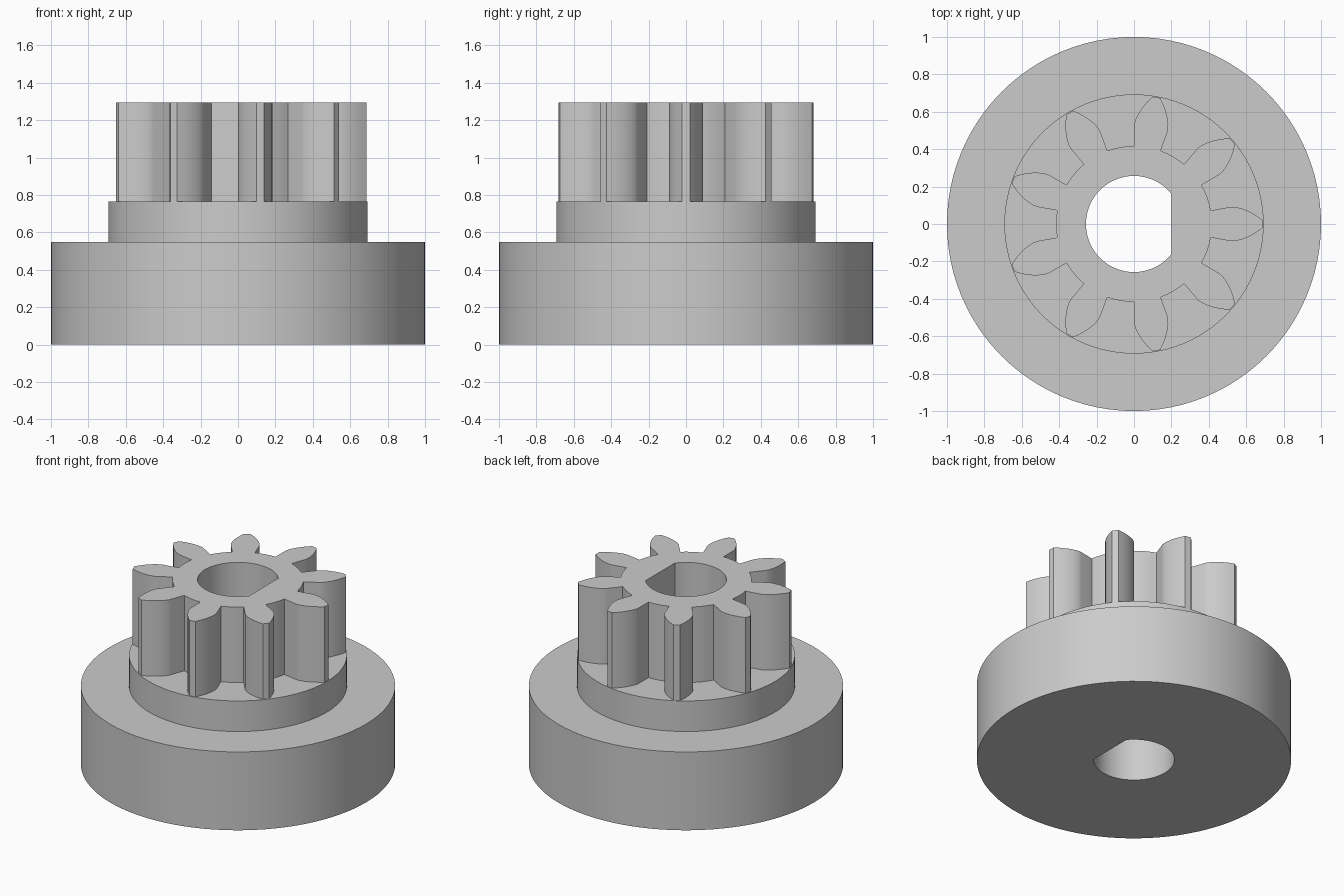
import bpy, bmesh
from math import sin, cos, tan, acos, pi, radians, sqrt

cube = bpy.data.objects.get("Cube")
if cube:
    bpy.data.objects.remove(cube, do_unlink=True)

SEGMENTS = 96
FLANGE_TOP, COLLAR_TOP, PINION_TOP = 0.55, 0.765, 1.295
FLANGE_R, COLLAR_R = 1.0, 0.693
BORE_R, BORE_FLAT = 0.257, 0.2
TEETH, ROOT_R, BASE_R, TIP_R = 9, 0.417, 0.525, 0.688

grey = bpy.data.materials.new("plain grey")
grey.use_nodes = True
grey.diffuse_color = (0.6, 0.6, 0.6, 1)
grey.node_tree.nodes["Principled BSDF"].inputs["Base Color"].default_value = (0.6, 0.6, 0.6, 1)


def polar(r, a):
    return (r * cos(a), r * sin(a))


def circle(r):
    return [polar(r, 2 * pi * i / SEGMENTS) for i in range(SEGMENTS)]


def d_bore():
    """Round bore with one flat on the +x side."""
    half = acos(BORE_FLAT / BORE_R)
    n = 64
    return [polar(BORE_R, half + (2 * pi - 2 * half) * i / n) for i in range(n + 1)]


def gear():
    """Straight root flanks, involute upper flanks and narrow tips."""
    half = radians(10)
    flank = [(ROOT_R, half)]
    steps = 8
    for i in range(steps + 1):
        r = BASE_R + (TIP_R - BASE_R) * (i / steps) ** 1.5
        phi = acos(BASE_R / r)
        flank.append((r, half - (tan(phi) - phi)))
    tooth = [(r, -a) for r, a in flank] + flank[::-1]
    pitch = 2 * pi / TEETH
    gap = pitch - 2 * half
    tooth += [(ROOT_R, half + gap * k / 4) for k in (1, 2, 3)]
    return [polar(r, a + t * pitch) for t in range(TEETH) for r, a in tooth]


def ring(bm, points, z):
    verts = [bm.verts.new((x, y, z)) for x, y in points]
    return [bm.edges.new((v, verts[(i + 1) % len(verts)])) for i, v in enumerate(verts)]


def wall(bm, points, z0, z1, inward=False):
    """Vertical wall around an outline; returns its two edge loops."""
    low, high = ring(bm, points, z0), ring(bm, points, z1)
    for a, b in zip(low, high):
        loop = [a.verts[0], a.verts[1], b.verts[1], b.verts[0]]
        bm.faces.new(loop[::-1] if inward else loop)
    return low, high


def cap(bm, outer, inner, up=True):
    """Flat face between two loops."""
    result = bmesh.ops.triangle_fill(bm, edges=outer + inner, use_beauty=True)
    for f in result["geom"]:
        if isinstance(f, bmesh.types.BMFace):
            f.normal_update()
            if (f.normal.z > 0) != up:
                f.normal_flip()


def finish(name, bm):
    mesh = bpy.data.meshes.new(name)
    bm.to_mesh(mesh)
    bm.free()
    mesh.materials.append(grey)
    obj = bpy.data.objects.new(name, mesh)
    bpy.context.collection.objects.link(obj)
    bpy.ops.object.select_all(action="DESELECT")
    obj.select_set(True)
    bpy.context.view_layer.objects.active = obj
    bpy.ops.object.shade_smooth_by_angle(angle=radians(25))


# Wide base flange, open where the collar stands on it
bm = bmesh.new()
low, high = wall(bm, circle(FLANGE_R), 0, FLANGE_TOP)
bore_low, bore_high = wall(bm, d_bore(), 0, FLANGE_TOP, inward=True)
cap(bm, low, bore_low, up=False)
cap(bm, high, ring(bm, circle(COLLAR_R), FLANGE_TOP))
finish("base_flange", bm)

# Middle collar, open under the pinion
bm = bmesh.new()
low, high = wall(bm, circle(COLLAR_R), FLANGE_TOP, COLLAR_TOP)
wall(bm, d_bore(), FLANGE_TOP, COLLAR_TOP, inward=True)
cap(bm, high, ring(bm, gear(), COLLAR_TOP))
finish("collar", bm)

# Toothed pinion
bm = bmesh.new()
low, high = wall(bm, gear(), COLLAR_TOP, PINION_TOP)
bore_low, bore_high = wall(bm, d_bore(), COLLAR_TOP, PINION_TOP, inward=True)
cap(bm, high, bore_high)
finish("pinion_gear", bm)
